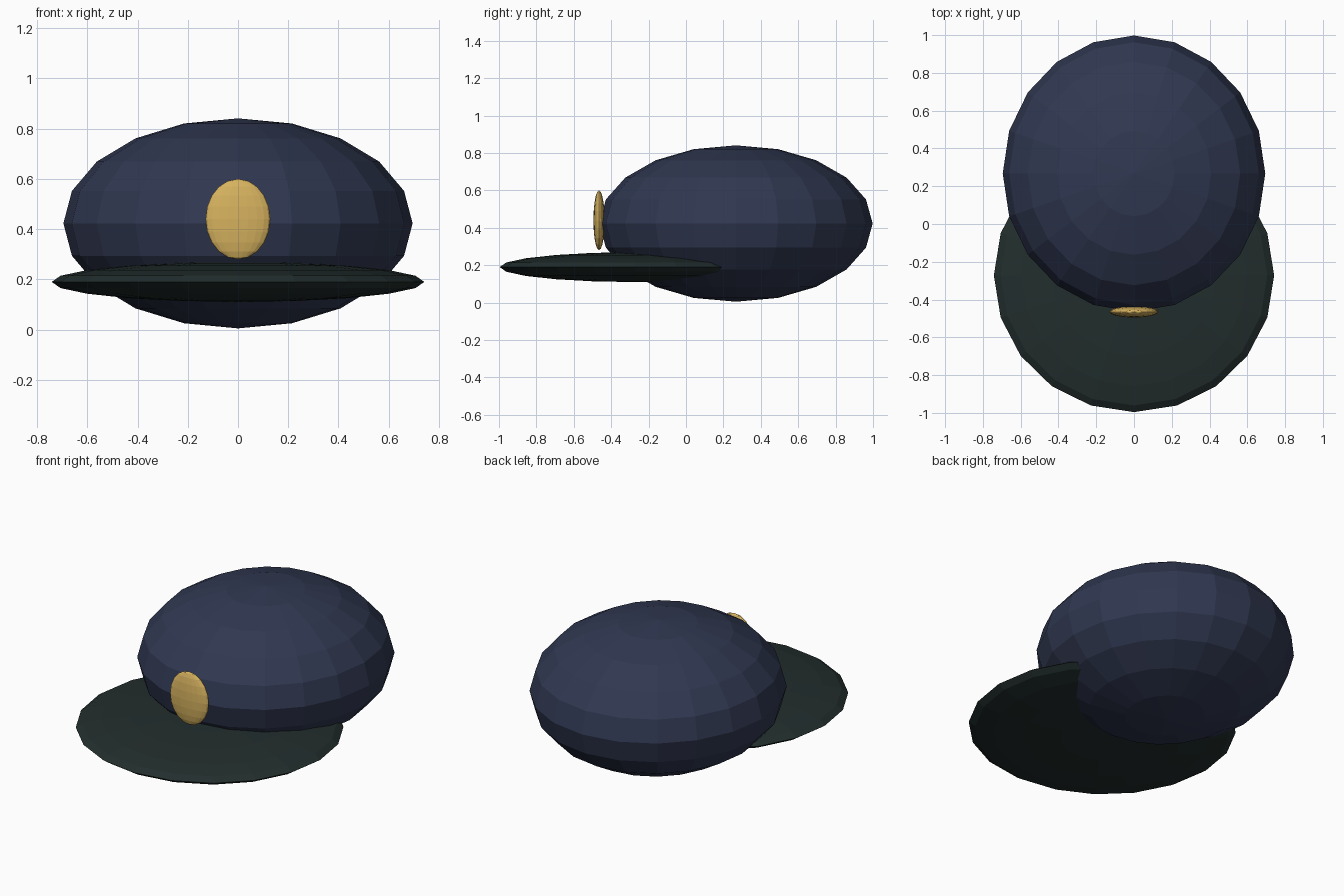
import bpy

if "Cube" in bpy.data.objects:
    bpy.data.objects.remove(bpy.data.objects["Cube"])


def material(name, colour):
    m = bpy.data.materials.new(name)
    m.diffuse_color = (*colour, 1.0)
    m.use_nodes = True
    m.node_tree.nodes["Principled BSDF"].inputs["Base Color"].default_value = m.diffuse_color
    return m


def ellipsoid(name, centre, radii, mat):
    """Low-poly flat-faced ellipsoid with vertical poles."""
    bpy.ops.mesh.primitive_uv_sphere_add(segments=20, ring_count=10, radius=1)
    ob = bpy.context.object
    ob.name = name
    ob.location = centre
    ob.scale = radii
    bpy.ops.object.transform_apply(location=True, rotation=False, scale=True)
    bpy.ops.object.shade_flat()
    ob.data.materials.append(mat)
    return ob


navy = material("navy cloth", (0.030, 0.040, 0.083))
dark = material("dark green brim", (0.016, 0.027, 0.026))
gold = material("gold metal", (0.68, 0.45, 0.115))

# Rounded cap body
ellipsoid("crown", (0, 0.267, 0.423), (0.695, 0.731, 0.418), navy)

# Flat visor, its back half buried in the crown
ellipsoid("brim", (0, -0.272, 0.19), (0.742, 0.724, 0.08), dark)

# Oval badge on the front
ellipsoid("badge", (0, -0.465, 0.44), (0.129, 0.03, 0.16), gold)
